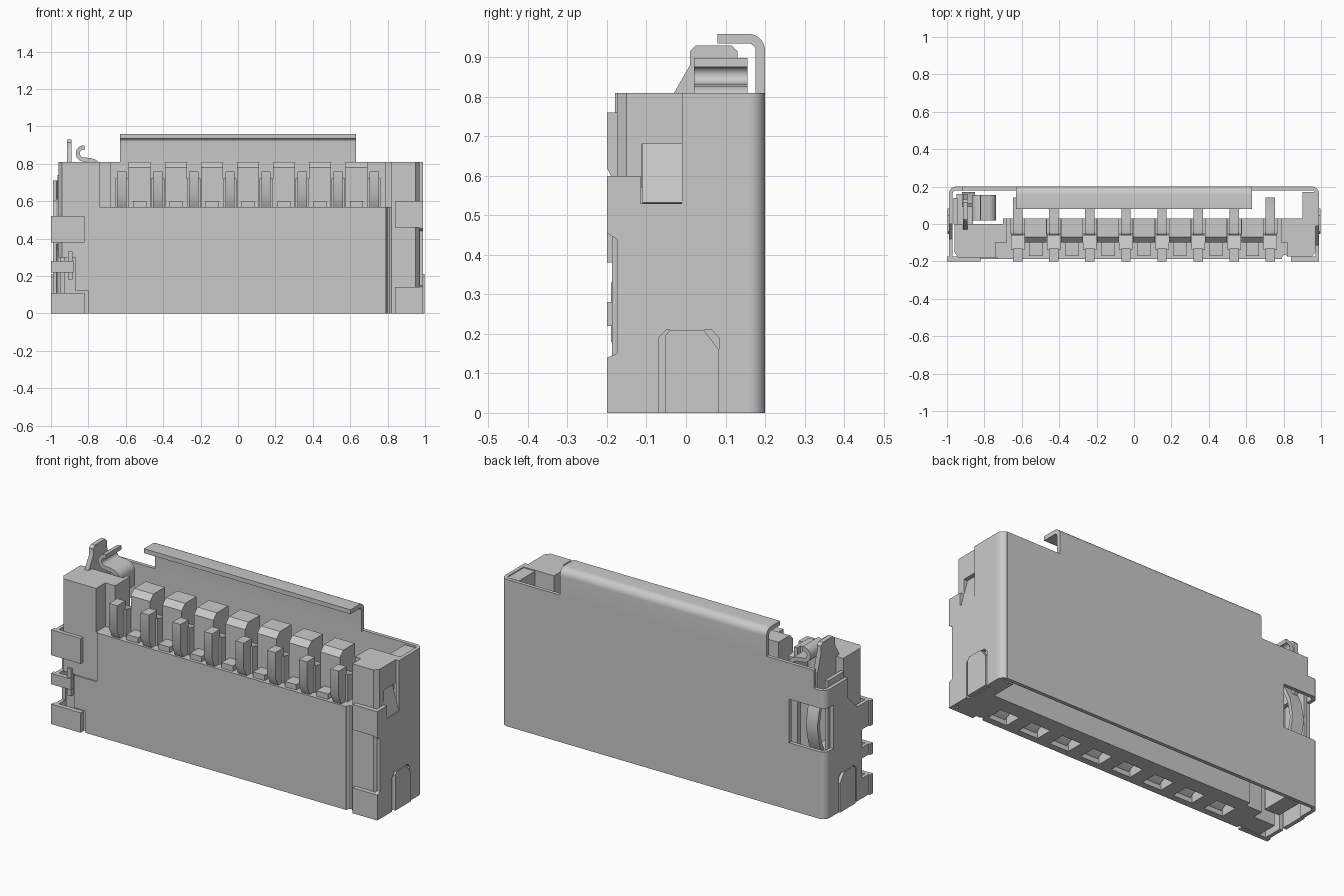
import bpy, bmesh, math
from mathutils import Vector

cube = bpy.data.objects.get("Cube")
if cube:
    bpy.data.objects.remove(cube, do_unlink=True)

grey = bpy.data.materials.new("plain_grey")
grey.use_nodes = True
grey.diffuse_color = (0.59, 0.59, 0.59, 1)
grey.node_tree.nodes["Principled BSDF"].inputs["Base Color"].default_value = (0.59, 0.59, 0.59, 1)
made = []


def finish(name, bm):
    """Turn a bmesh into a named object with the shared material."""
    bmesh.ops.recalc_face_normals(bm, faces=bm.faces)
    mesh = bpy.data.meshes.new(name)
    bm.to_mesh(mesh)
    bm.free()
    mesh.materials.append(grey)
    part = bpy.data.objects.new(name, mesh)
    bpy.context.collection.objects.link(part)
    made.append(part)
    return part


def add_prism(bm, outline, axis, low, high):
    """Extrude a flat outline along one axis; the other two axes hold the outline."""
    def place(point, depth):
        coords = list(point)
        coords.insert("xyz".index(axis), depth)
        return bm.verts.new(coords)
    start = [place(point, low) for point in outline]
    end = [place(point, high) for point in outline]
    bm.faces.new(start)
    bm.faces.new(end)
    count = len(outline)
    for i in range(count):
        j = (i + 1) % count
        bm.faces.new((start[i], start[j], end[j], end[i]))


def prism(name, outline, axis, low, high):
    bm = bmesh.new()
    add_prism(bm, outline, axis, low, high)
    return finish(name, bm)


def rect(left, right, low, high):
    return [(left, low), (right, low), (right, high), (left, high)]


def box(name, xs, ys, zs):
    return prism(name, rect(*xs, *ys), "z", *zs)


def arc(cx, cy, radius, start, end, steps=8):
    angles = [math.radians(start + (end - start) * i / steps) for i in range(steps + 1)]
    return [(cx + radius * math.cos(a), cy + radius * math.sin(a)) for a in angles]


def ribbon(path, thickness):
    """Outline of a bent sheet whose middle follows the path."""
    points = [Vector(p) for p in path]
    one, two = [], []
    for i, p in enumerate(points):
        along = (points[min(i + 1, len(points) - 1)] - points[max(i - 1, 0)]).normalized()
        side = Vector((-along.y, along.x)) * thickness / 2
        one.append(tuple(p + side))
        two.append(tuple(p - side))
    return one + two[::-1]


# Metal shell: back plate with an open notch for the ejector
prism("shell_back", [(-0.96, 0), (0.96, 0), (0.96, 0.81), (-0.92, 0.81), (-0.92, 0.71),
                     (-0.96, 0.71), (-0.96, 0.61), (-0.77, 0.61), (-0.77, 0.37),
                     (-0.96, 0.37)], "y", 0.18, 0.2)
flap_path = [(0.188, 0.8)] + arc(0.158, 0.917, 0.03, 0, 90) + [(0.08, 0.947)]
prism("shell_top_flap", ribbon(flap_path, 0.024), "x", -0.63, 0.63)


# Rounded shell corners
def corner(name, side, low, high):
    outline = arc(0, 0, 0.04, 0, 90) + arc(0, 0, 0.02, 90, 0)
    prism(name, [(side * (0.95 + x), 0.16 + y) for x, y in outline], "z", low, high)


corner("shell_corner_left", 1, 0, 0.81)
corner("shell_corner_right_lower", -1, 0, 0.37)
corner("shell_corner_right_upper", -1, 0.61, 0.71)

# Shell sides with cutouts around the lock tabs
prism("shell_side_left", [(0.16, 0), (0.16, 0.81), (-0.01, 0.81), (-0.01, 0.53), (-0.115, 0.53),
                          (-0.115, 0.6), (-0.2, 0.6), (-0.2, 0.455), (-0.175, 0.44),
                          (-0.175, 0.15), (-0.2, 0.14), (-0.2, 0), (-0.07, 0), (-0.07, 0.19),
                          (-0.05, 0.21), (0.065, 0.21), (0.083, 0.19), (0.083, 0)],
      "x", 0.97, 0.99)
prism("shell_side_right", [(0.16, 0), (0.16, 0.37), (0.13, 0.37), (0.13, 0.71), (0, 0.71),
                           (0, 0.6), (-0.08, 0.52), (-0.2, 0.52), (-0.2, 0.38), (-0.12, 0.38),
                           (-0.12, 0.28), (-0.2, 0.28), (-0.2, 0.22), (-0.12, 0.22),
                           (-0.12, 0.11), (-0.2, 0.11), (-0.2, 0), (-0.07, 0), (-0.07, 0.19),
                           (-0.05, 0.21), (0.065, 0.21), (0.083, 0.19), (0.083, 0)],
      "x", -0.99, -0.97)
box("shell_right_top_band", (-0.99, -0.97), (0.12, 0.16), (0.61, 0.71))
for label, side in (("left", 1), ("right", -1)):
    prism("side_lock_tab_" + label, [(-0.053, 0), (-0.053, 0.195), (-0.04, 0.21), (0.045, 0.21),
                                     (0.083, 0.16), (0.083, 0)], "x", side * 0.975, side * 0.997)
prism("left_bent_tab", ribbon([(0.98, 0.53), (0.97, 0.57), (0.94, 0.68)], 0.015),
      "y", -0.11, -0.01)

# Shell straps folded over the front
for name, xs, zs in (("left_upper_strap", (0.84, 0.99), (0.46, 0.6)),
                     ("left_lower_strap", (0.84, 0.99), (0, 0.14)),
                     ("right_upper_strap", (-1, -0.82), (0.38, 0.52)),
                     ("right_middle_strap", (-1, -0.88), (0.22, 0.28)),
                     ("right_lower_strap", (-1, -0.82), (0, 0.11))):
    box(name, xs, (-0.2, -0.175), zs)

# Plastic housing with a bottom pocket and a rear slot for each contact
pitch = 0.193
centres = [-0.622 + pitch * i for i in range(8)]
housing = prism("housing_body", [(-0.8, -0.18), (0.79, -0.18), (0.8, -0.165), (0.81, -0.165),
                                 (0.82, -0.175), (0.95, -0.175), (0.97, -0.15), (0.97, 0.03),
                                 (-0.7, 0.03), (-0.7, 0), (-0.8, 0)], "z", 0, 0.57)
bm = bmesh.new()
for x in centres:
    add_prism(bm, rect(x - 0.058, x + 0.058, -0.15, -0.055), "z", -0.1, 0.2)
    add_prism(bm, rect(x - 0.036, x + 0.036, -0.05, 0.1), "z", 0.25, 0.7)
cutter = finish("pocket_cutter", bm)
made.remove(cutter)
cutter.hide_render = True
cutter.hide_set(True)
cut = housing.modifiers.new("pockets", "BOOLEAN")
cut.operation = "DIFFERENCE"
cut.object = cutter
cut.solver = "EXACT"

prism("front_face_plate", [(-0.8, 0), (0.79, 0), (0.79, 0.57), (-0.73, 0.57), (-0.73, 0.3),
                           (-0.87, 0.3), (-0.87, 0.12), (-0.8, 0.12)], "y", -0.187, -0.178)
box("left_guide_rail", (0.9, 0.97), (0.03, 0.17), (0, 0.805))
prism("left_top_block", [(0.82, -0.175), (0.95, -0.175), (0.97, -0.15), (0.97, 0.03),
                         (0.785, 0.03), (0.785, -0.1), (0.82, -0.1)], "z", 0.68, 0.81)
prism("left_neck_block", [(0.82, -0.175), (0.95, -0.175), (0.97, -0.15), (0.97, -0.112),
                          (0.93, -0.112), (0.93, 0.03), (0.785, 0.03), (0.785, -0.1),
                          (0.82, -0.1)], "z", 0.57, 0.68)
right_outline = [(-0.96, -0.15), (-0.94, -0.18), (-0.74, -0.18), (-0.74, -0.1), (-0.68, -0.1),
                 (-0.68, 0.03), (-0.7, 0.03), (-0.7, 0), (-0.96, 0)]
prism("right_tall_block", right_outline, "z", 0.3, 0.81)
box("right_lower_block", (-0.93, -0.8), (-0.17, -0.06), (0, 0.3))
box("right_pivot_post", (-0.91, -0.885), (-0.19, -0.17), (0.18, 0.33))

# Comb posts standing between neighbouring contacts
for number, x in enumerate(centres[:-1], 1):
    middle = x + pitch / 2
    prism(f"comb_post_{number}", [(-0.1, 0.57), (-0.1, 0.78), (-0.07, 0.81), (0.03, 0.81),
                                  (0.03, 0.57)], "x", middle - 0.059, middle + 0.059)
    box(f"comb_rib_{number}", (middle - 0.035, middle + 0.035), (-0.17, -0.1), (0.57, 0.6))

# Contacts: front rib, shoulder, spring tip and the leaf in the bottom pocket
for number, x in enumerate(centres, 1):
    prism(f"contact_rib_{number}", [(-0.13, 0.57), (-0.175, 0.57), (-0.2, 0.62), (-0.2, 0.76),
                                    (-0.13, 0.76)], "x", x - 0.025, x + 0.025)
    prism(f"contact_shoulder_{number}", [(-0.14, 0.57), (-0.14, 0.72), (-0.06, 0.7), (-0.05, 0.57)],
          "x", x - 0.036, x + 0.036)
    leaf = ribbon([(-0.06, 0.69), (-0.03, 0.62), (0.03, 0.53), (0.1, 0.42), (0.135, 0.34),
                   (0.12, 0.28), (0.03, 0.25)], 0.015)
    prism(f"contact_spring_{number}", leaf, "x", x - 0.025, x + 0.025)
    prism(f"pocket_leaf_{number}", ribbon([(-0.15, 0.03), (-0.11, 0.05), (-0.055, 0.12)], 0.015),
          "x", x - 0.045, x + 0.045)

# Ejector: lever plate, curled spring, slider and bowed leaf behind the notch
prism("ejector_lever", [(-0.03, 0.81), (0.01, 0.88), (0.01, 0.915), (0.025, 0.93), (0.115, 0.93),
                        (0.13, 0.915), (0.13, 0.88), (0.16, 0.78), (0.16, 0.66), (0.09, 0.6),
                        (-0.03, 0.6)], "x", -0.915, -0.89)
curl = arc(-0.825, 0.855, 0.032, 80, 260) + [(-0.79, 0.82)] + arc(-0.785, 0.78, 0.037, 90, 0)
prism("ejector_curl", ribbon(curl + [(-0.748, 0.7)], 0.022), "y", 0.02, 0.155)
box("ejector_slider", (-0.95, -0.86), (-0.05, 0.16), (0.06, 0.34))
bow = [(0.1, 0.3), (0.14, 0.38), (0.16, 0.48), (0.14, 0.58), (0.1, 0.66)]
prism("ejector_bowed_leaf", ribbon(bow, 0.02), "x", -0.92, -0.85)
box("ejector_inner_wall", (-0.965, -0.945), (0, 0.14), (0.34, 0.74))

# Smooth the rounded bends, keep the edges sharp
bpy.ops.object.select_all(action="DESELECT")
for part in made:
    part.select_set(True)
bpy.context.view_layer.objects.active = made[0]
bpy.ops.object.shade_smooth_by_angle(angle=math.radians(30))
